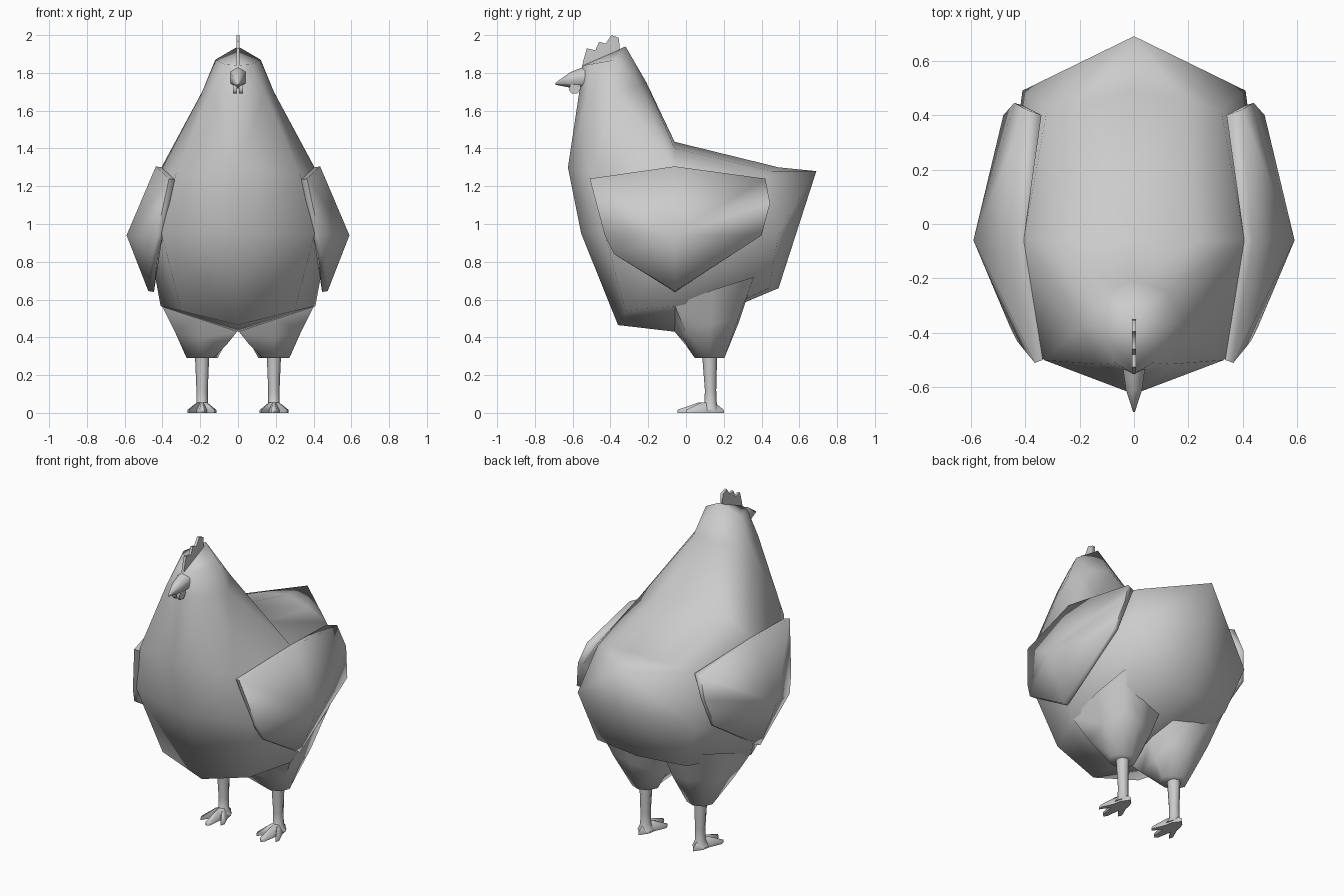
import bpy, bmesh
from math import radians, sin, cos, pi
from mathutils import Vector

if "Cube" in bpy.data.objects:
    bpy.data.objects.remove(bpy.data.objects["Cube"])


def make(name, verts, faces, mirror=False, angle=40):
    bm = bmesh.new()
    vs = [bm.verts.new(v) for v in verts]
    for f in faces:
        bm.faces.new([vs[i] for i in f])
    bmesh.ops.recalc_face_normals(bm, faces=bm.faces)
    me = bpy.data.meshes.new(name)
    bm.to_mesh(me)
    bm.free()
    ob = bpy.data.objects.new(name, me)
    bpy.context.collection.objects.link(ob)
    bpy.ops.object.select_all(action='DESELECT')
    ob.select_set(True)
    bpy.context.view_layer.objects.active = ob
    bpy.ops.object.shade_smooth_by_angle(angle=radians(angle))
    if mirror:
        ob.modifiers.new("Mirror", 'MIRROR')
    return ob


def loft(name, rings, mirror=False, angle=75):
    n = len(rings[0])
    verts = [p for r in rings for p in r]
    faces = [(k * n + i, k * n + (i + 1) % n, (k + 1) * n + (i + 1) % n, (k + 1) * n + i)
             for k in range(len(rings) - 1) for i in range(n)]
    faces += [tuple(range(n)), tuple(range(len(verts) - n, len(verts)))]
    return make(name, verts, faces, mirror, angle)


def circle(c, rx, ry, n=8):
    return [(c[0] + rx * cos(2 * pi * i / n), c[1] + ry * sin(2 * pi * i / n), c[2])
            for i in range(n)]


# Body: half shell from breast centre line round to the tail, mirrored
half = [
    (0, -.36, .465), (.30, -.32, .54), (.41, -.06, .565), (.31, .44, .66), (0, .49, .66),
    (0, -.555, .95), (.405, -.43, .95), (.48, -.06, .95), (.41, .49, .95), (0, .59, .97),
    (0, -.625, 1.3), (.33, -.5, 1.26), (.405, -.06, 1.3), (.32, .42, 1.24), (0, .69, 1.28),
    (0, -.565, 1.7), (.14, -.515, 1.7), (.19, -.37, 1.7), (0, -.21, 1.75),
    (0, -.55, 1.84), (.07, -.51, 1.845), (.12, -.37, 1.87), (0, -.32, 1.94),
    (0, -.06, 1.435), (0, .49, 1.30), (0, -.06, .43), (.12, -.245, 1.735), (.24, -.06, 1.40),
    (.18, .45, 1.28)]
faces = [(k + i, k + i + 1, k + i + 6, k + i + 5) for k in (0, 5) for i in range(4)]
faces += [(10, 11, 16, 15), (11, 12, 17, 16), (12, 27, 26, 17), (27, 23, 18, 26),
          (15, 16, 20, 19), (16, 17, 21, 20), (17, 26, 21), (26, 18, 22, 21),
          (19, 20, 21, 22),
          (23, 27, 28, 24), (27, 12, 13, 28), (24, 28, 14), (28, 13, 14),
          (0, 1, 2, 25), (25, 2, 3, 4)]
make("body", half, faces, True, 85)

# Wings: faceted shell domed towards its outer middle point
rim = [(.365, -.51, 1.24), (.435, -.06, 1.305), (.395, .42, 1.24), (.44, .445, 1.11),
       (.48, .40, .94), (.475, -.06, .645), (.455, -.38, .84), (.43, -.43, .94)]
inner = [(x - .03, y * .98, z - .005) for x, y, z in rim]
inner[2] = (.34, .40, 1.235)
n = len(rim)
wf = [(i, (i + 1) % n, n + (i + 1) % n, n + i) for i in range(n)]
wf += [(i, (i + 1) % n, 2 * n) for i in range(n)] + [tuple(range(n, 2 * n))]
make("wing", rim + inner + [(.59, -.06, .94)], wf, True, 80)

# Thighs: diamond top narrowing to the ankle
top = [(.40, .14, .65), (.37, .36, .72), (.2, .34, .67), (.04, .30, .63),
       (.01, .12, .50), (.005, -.06, .43), (.2, -.06, .50), (.405, -.06, .57)]
low = circle((.19, .125, .29), .082, .078)
mid = []
for a, b in zip(top, low):
    m = Vector(a).lerp(Vector(b), .5)
    mid.append(tuple(m + (m - Vector((.195, .13, m.z))) * .06))
loft("thigh", [top, mid, low], True)

# Shanks
loft("shank", [circle((.19, .125, .31), .038, .04), circle((.19, .13, .12), .03, .03),
               circle((.19, .13, .05), .03, .033), circle((.19, .125, .012), .05, .05)], True)

# Feet: low wedge with three front toes and a back spur
foot = [(.19, .20), (.155, .15), (.145, .10), (.115, .03), (.125, .005), (.165, .06),
        (.175, -.03), (.19, -.045), (.205, -.03), (.22, .06), (.26, .0), (.268, .025),
        (.235, .10), (.225, .15)]
bottom = [(x, y, 0) for x, y in foot]
rise = [(x, y, .016) for x, y in foot]
core = [(.19 + (x - .19) * .35, .125 + (y - .125) * .35, .055) for x, y in foot]
loft("foot", [bottom, rise, core], True)


def hexagon(y, z, rx, rz):
    return [(rx * sin(i * pi / 3), y, z + rz * cos(i * pi / 3)) for i in range(6)]


# Beak: six-sided cone
loft("beak", [hexagon(-.535, 1.775, .046, .06), hexagon(-.61, 1.763, .034, .042),
              hexagon(-.69, 1.743, .004, .006)])

# Wattles: pair of small hanging lobes
lobe = [(-.57, 1.76), (-.61, 1.745), (-.62, 1.71), (-.605, 1.69), (-.575, 1.69), (-.555, 1.72)]
loft("wattle", [[(x, y, z) for y, z in lobe] for x in (.006, .026)], True)

# Comb: thin toothed plate
comb = [(-.55, 1.83), (-.545, 1.86), (-.525, 1.93), (-.48, 1.92), (-.46, 1.965), (-.425, 1.955),
        (-.395, 2.0), (-.355, 1.985), (-.35, 1.90)]
loft("comb", [[(x, y, z) for y, z in comb] for x in (-.008, .008)])
